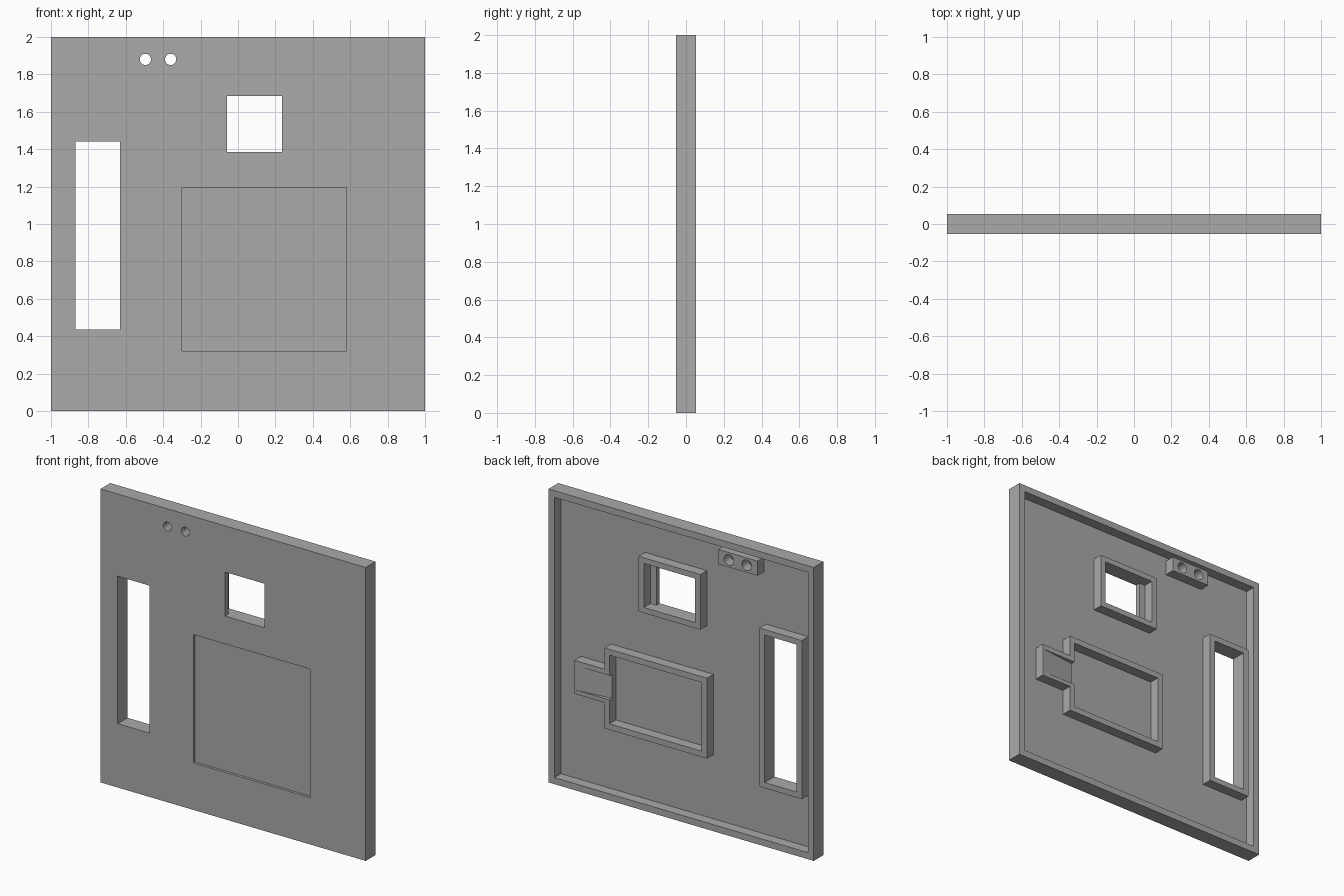
import bpy
import bmesh

if "Cube" in bpy.data.objects:
    bpy.data.objects.remove(bpy.data.objects["Cube"], do_unlink=True)

FRONT, BACK = -0.0525, 0.0525   # outer faces of the panel
PLATE = -0.0175                 # back surface of the thin plate
THROUGH = 0.2                   # overshoot for cutters

grey = bpy.data.materials.new("plain grey")
grey.use_nodes = True
grey.diffuse_color = (0.4, 0.4, 0.4, 1)
grey.node_tree.nodes["Principled BSDF"].inputs["Base Color"].default_value = (0.4, 0.4, 0.4, 1)


def finish(name, bm):
    bmesh.ops.recalc_face_normals(bm, faces=bm.faces)
    mesh = bpy.data.meshes.new(name)
    bm.to_mesh(mesh)
    bm.free()
    mesh.materials.append(grey)
    obj = bpy.data.objects.new(name, mesh)
    bpy.context.scene.collection.objects.link(obj)
    return obj


def prism(name, outline, axis, start, end):
    """Extrude a 2D outline along y (outline in x, z) or z (outline in x, y)."""
    def place(a, b, c):
        return (a, c, b) if axis == "y" else (a, b, c)
    bm = bmesh.new()
    face = bm.faces.new([bm.verts.new(place(a, b, start)) for a, b in outline])
    moved = bmesh.ops.extrude_face_region(bm, geom=[face])["geom"]
    verts = [v for v in moved if isinstance(v, bmesh.types.BMVert)]
    bmesh.ops.translate(bm, verts=verts, vec=place(0, 0, end - start))
    return finish(name, bm)


def box(name, rect, y0, y1):
    x0, x1, z0, z1 = rect
    return prism(name, [(x0, z0), (x1, z0), (x1, z1), (x0, z1)], "y", y0, y1)


def drill(x, z, radius, y0, y1):
    bm = bmesh.new()
    bmesh.ops.create_circle(bm, cap_ends=True, segments=32, radius=radius)
    outline = [(v.co.x + x, v.co.y + z) for v in bm.verts]
    bm.free()
    return prism("drill", outline, "y", y0, y1)


def combine(obj, other, operation="DIFFERENCE"):
    """Apply a boolean and delete the helper object."""
    mod = obj.modifiers.new("boolean", "BOOLEAN")
    mod.operation, mod.object, mod.solver = operation, other, "EXACT"
    graph = bpy.context.evaluated_depsgraph_get()
    graph.update()
    mesh = bpy.data.meshes.new_from_object(obj.evaluated_get(graph))
    obj.modifiers.clear()
    obj.data = mesh
    mesh.name = obj.name
    bpy.data.objects.remove(other, do_unlink=True)


def grow(rect, dx, dz):
    x0, x1, z0, z1 = rect
    return (x0 - dx, x1 + dx, z0 - dz, z1 + dz)


def frame(name, outer, inner):
    obj = box(name, outer, PLATE, BACK)
    combine(obj, box("cutter", inner, -THROUGH, THROUGH))
    return obj


window = (-0.06, 0.235, 1.385, 1.685)
slot = (-0.87, -0.63, 0.435, 1.44)
label_recess = (-0.3, 0.58, 0.32, 1.195)
sensor_holes = [(-0.495, 1.88), (-0.36, 1.88)]

# Panel: thin plate with a raised rim at the back
panel = box("panel", (-1, 1, 0, 2), FRONT, BACK)
combine(panel, box("cutter", (-0.955, 0.955, 0.045, 1.955), PLATE, THROUGH))
combine(panel, box("cutter", label_recess, -THROUGH, FRONT + 0.018))
for opening in (window, slot):
    combine(panel, box("cutter", opening, -THROUGH, THROUGH))
for x, z in sensor_holes:
    combine(panel, drill(x, z, 0.03, -THROUGH, THROUGH))

# Raised frames around the openings; the window frame leaves a side ledge
frame("window_frame", grow(window, 0.085, 0.038), grow(window, 0.045, 0))
frame("slot_frame", grow(slot, 0.04, 0.038), slot)

# Sensor block with two wider bores
block = box("sensor_block", (-0.575, -0.28, 1.83, 1.93), PLATE, BACK)
for x, z in sensor_holes:
    combine(block, drill(x, z, 0.036, -THROUGH, THROUGH))

# Open tray joined to a connector block with a sloping groove
tray = box("tray", (-0.195, 0.577, 0.482, 1.03), PLATE, BACK)
combine(tray, box("connector", (0.56, 0.804, 0.657, 0.885), PLATE, BACK), "UNION")
combine(tray, box("cutter", (-0.155, 0.54, 0.522, 0.99), -THROUGH, THROUGH))
groove = [(0.79, BACK), (0.53, BACK - 0.03), (0.53, THROUGH), (0.79, THROUGH)]
combine(tray, prism("groove", groove, "z", 0.685, 0.85))
